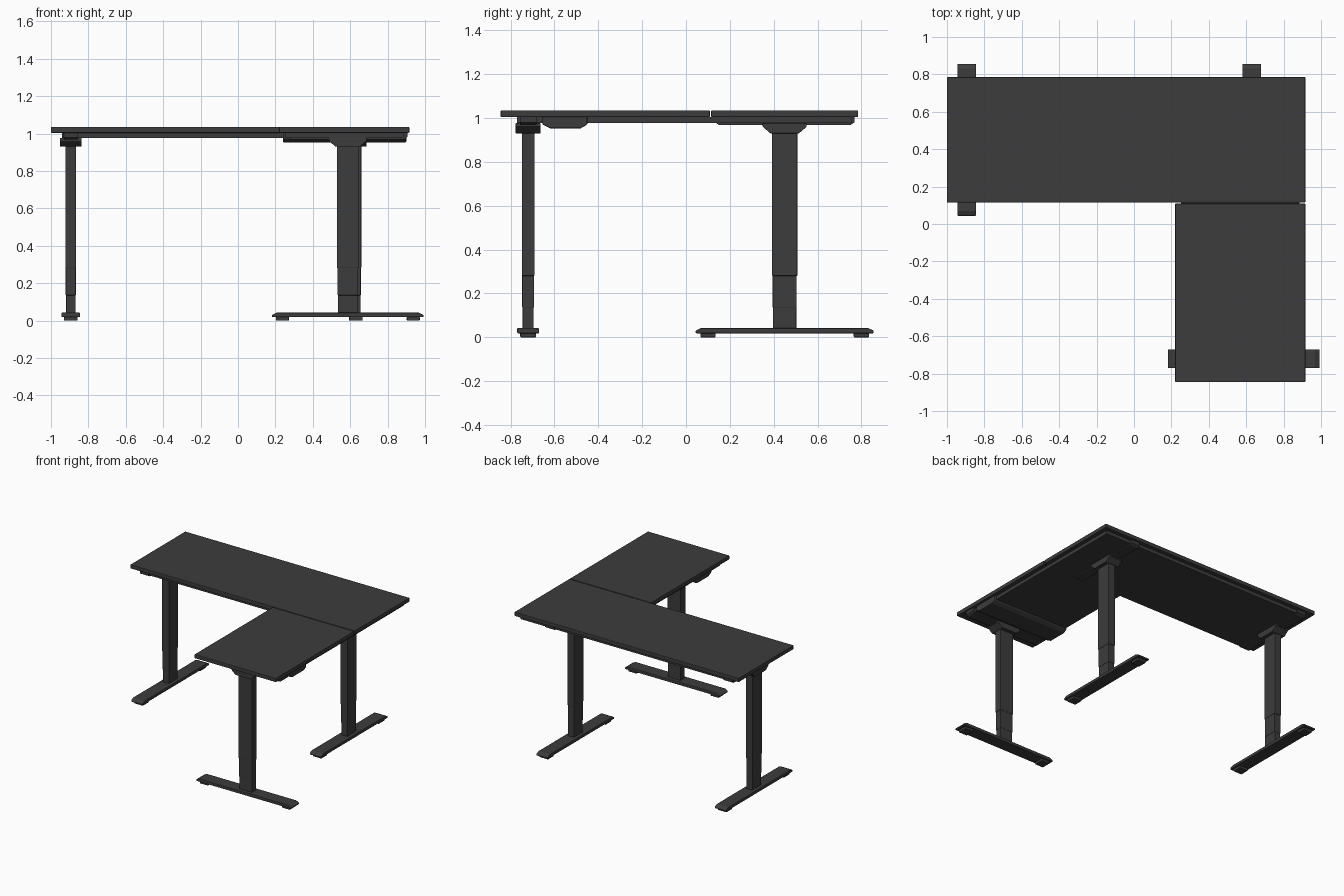
import bpy, math
from mathutils import Matrix

cube = bpy.data.objects.get("Cube")
if cube:
    bpy.data.objects.remove(cube, do_unlink=True)


def material(name, value):
    m = bpy.data.materials.new(name)
    m.use_nodes = True
    colour = (value, value, value, 1)
    m.diffuse_color = colour
    m.node_tree.nodes["Principled BSDF"].inputs["Base Color"].default_value = colour
    return m


charcoal = material("charcoal", 0.045)


def prism(name, profile, x0, x1, bevel=0.0, place=Matrix()):
    """Extrude a (y, z) profile along x from x0 to x1."""
    n = len(profile)
    verts = [(x, y, z) for x in (x0, x1) for y, z in profile]
    faces = [list(range(n))[::-1], list(range(n, 2 * n))]
    faces += [(i, (i + 1) % n, n + (i + 1) % n, n + i) for i in range(n)]
    mesh = bpy.data.meshes.new(name)
    mesh.from_pydata(verts, [], faces)
    mesh.transform(place)
    mesh.materials.append(charcoal)
    obj = bpy.data.objects.new(name, mesh)
    bpy.context.collection.objects.link(obj)
    if bevel:
        mod = obj.modifiers.new("soft edges", "BEVEL")
        mod.width = bevel
        mod.segments = 2
    return obj


def box(name, x, y, z, bevel=0.0, place=Matrix()):
    profile = [(y[0], z[0]), (y[1], z[0]), (y[1], z[1]), (y[0], z[1])]
    return prism(name, profile, x[0], x[1], bevel, place)


def leg(side, x, y, angle=0):
    """Telescopic leg whose foot runs along local y."""
    place = Matrix.Translation((x, y, 0)) @ Matrix.Rotation(math.radians(angle), 4, "Z")

    # Foot with tapered tips and two pads
    half = 0.406
    foot = [(-half, 0.018), (half, 0.018), (half, 0.03), (half - 0.025, 0.042),
            (0.025 - half, 0.042), (-half, 0.03)]
    prism(side + "_foot", foot, -0.05, 0.05, 0.004, place)
    for label, s in (("front", -1), ("rear", 1)):
        c = s * 0.35
        box(f"{side}_{label}_pad", (-0.036, 0.036), (c - 0.035, c + 0.035),
            (0, 0.02), 0.003, place)

    # Three column stages, widest at the top
    stages = (("inner", 0.025, 0.053, 0.04, 0.14),
              ("middle", 0.027, 0.055, 0.135, 0.285),
              ("outer", 0.029, 0.058, 0.28, 0.95))
    for label, w, d, z0, z1 in stages:
        box(f"{side}_{label}_column", (-w, w), (-d, d), (z0, z1), 0.003, place)

    # Flared head and the bracket that carries the top
    head = [(-0.065, 0.93), (0.065, 0.93), (0.1, 0.96), (0.1, 0.976),
            (-0.1, 0.976), (-0.1, 0.96)]
    prism(side + "_head", head, -0.057, 0.057, 0.002, place)
    bracket = [(-0.3, 0.968), (0.3, 0.968), (0.318, 0.98), (0.318, 1.006),
               (-0.318, 1.006), (-0.318, 0.98)]
    prism(side + "_bracket", bracket, -0.038, 0.038, 0.002, place)


# Desk tops
box("main_top", (-1, 0.916), (0.115, 0.785), (1.004, 1.035), 0.004)
box("return_top", (0.22, 0.916), (-0.845, 0.109), (1.004, 1.035), 0.004)

# Support frames under the tops
box("main_frame", (-0.94, 0.885), (0.145, 0.755), (0.977, 1.005))
box("return_frame", (0.25, 0.885), (-0.77, 0.146), (0.977, 1.005))

# Legs
leg("right", -0.894, 0.45)
leg("left", 0.63, 0.45)
leg("front", 0.587, -0.72, 90)

# Control box below the return
box_profile = [(-0.62, 0.953), (-0.48, 0.953), (-0.45, 0.97), (-0.45, 1.005),
               (-0.655, 1.005), (-0.655, 0.97)]
prism("control_box", box_profile, 0.24, 0.9, 0.005)
